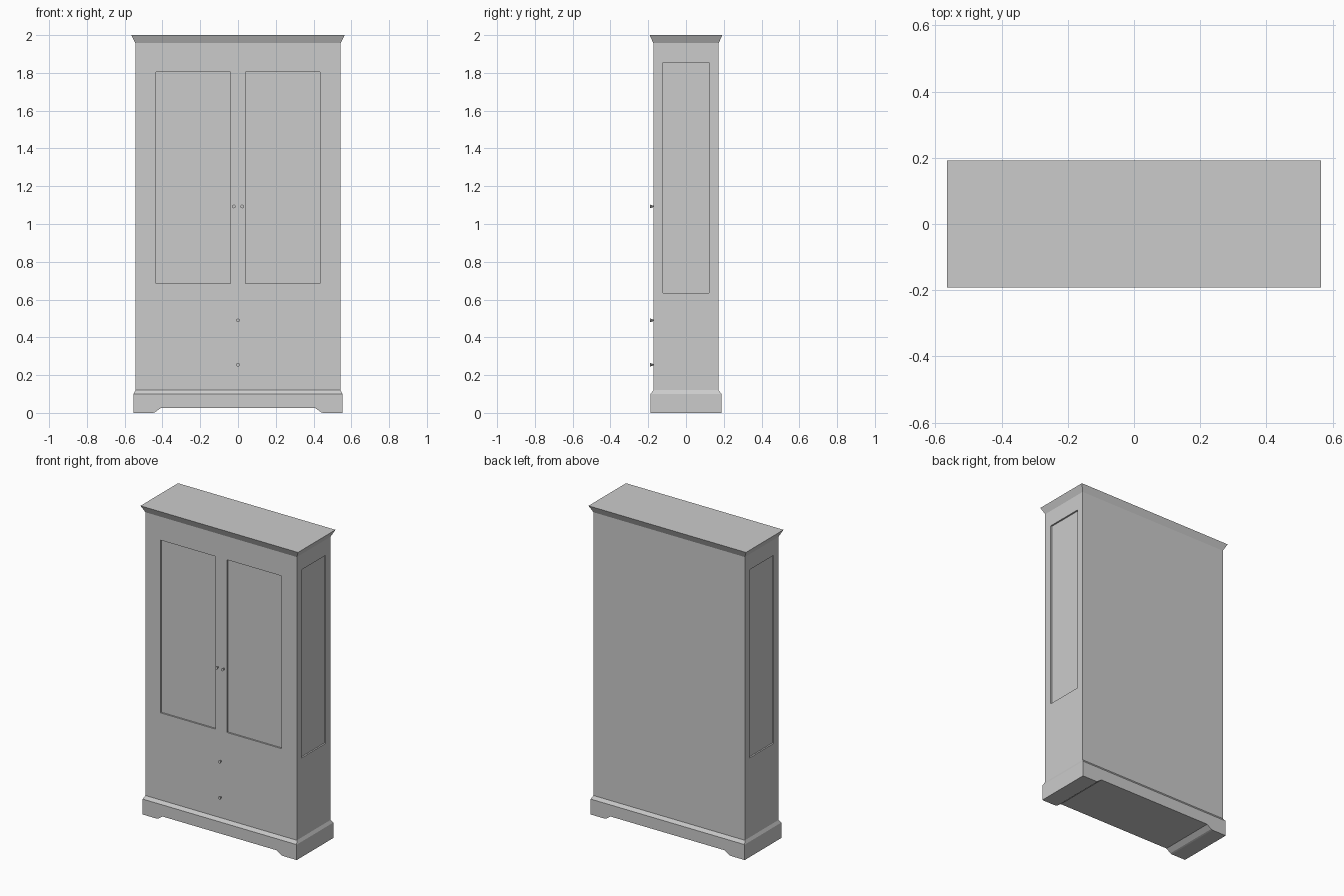
import bpy, bmesh
from mathutils import Matrix, Vector

if "Cube" in bpy.data.objects:
    bpy.data.objects.remove(bpy.data.objects["Cube"])

BX, BY = 0.543, 0.173          # half width and half depth of the carcass
Z0, Z1 = 0.12, 1.957           # carcass bottom and top
DEPTH = 0.01                   # recess of the panels


def to_object(bm, name):
    bmesh.ops.recalc_face_normals(bm, faces=bm.faces)
    mesh = bpy.data.meshes.new(name)
    bm.to_mesh(mesh)
    bm.free()
    obj = bpy.data.objects.new(name, mesh)
    bpy.context.collection.objects.link(obj)
    return obj


def add_box(bm, lo, hi):
    lo, hi = Vector(lo), Vector(hi)
    m = Matrix.Translation((lo + hi) / 2) @ Matrix.Diagonal((*(hi - lo), 1))
    return bmesh.ops.create_cube(bm, size=1, matrix=m)["verts"]


# carcass
bm = bmesh.new()
add_box(bm, (-BX, -BY, Z0), (BX, BY, Z1))
carcass = to_object(bm, "carcass")

# cutters for the door panels and side panels
bm = bmesh.new()
for s in (-1, 1):
    x0, x1 = sorted((s * 0.041, s * 0.435))
    add_box(bm, (x0, -BY - 0.05, 0.685), (x1, -BY + DEPTH, 1.805))
    x0, x1 = sorted((s * (BX - DEPTH), s * (BX + 0.05)))
    add_box(bm, (x0, -0.123, 0.635), (x1, 0.123, 1.855))
cutter = to_object(bm, "panel_cutter")
cutter.hide_render = True
cutter.hide_set(True)
cutter.display_type = 'WIRE'
mod = carcass.modifiers.new("panels", 'BOOLEAN')
mod.operation = 'DIFFERENCE'
mod.solver = 'EXACT'
mod.object = cutter

# cornice flaring out to the flat top
bm = bmesh.new()
for v in add_box(bm, (-0.565, -0.192, Z1), (0.565, 0.192, 2.0)):
    if v.co.z < 1.98:
        v.co.x = BX if v.co.x > 0 else -BX
        v.co.y = BY if v.co.y > 0 else -BY
to_object(bm, "cornice")

# plinth: bracket-foot profile run front to back, with a chamfered top
bm = bmesh.new()
half = [(0.41, 0.025), (0.44, 0.003), (0.45, 0.0), (0.553, 0.0), (0.553, 0.10)]
profile = half + [(-x, z) for x, z in reversed(half)]
face = bm.faces.new([bm.verts.new((x, -0.188, z)) for x, z in profile])
ext = bmesh.ops.extrude_face_region(bm, geom=[face])["geom"]
bmesh.ops.translate(bm, vec=(0, 0.376, 0),
                    verts=[e for e in ext if isinstance(e, bmesh.types.BMVert)])
bmesh.ops.recalc_face_normals(bm, faces=bm.faces)
top = max(bm.faces, key=lambda f: f.calc_center_median().z)
top = bmesh.ops.extrude_discrete_faces(bm, faces=[top])["faces"][0]
for v in top.verts:
    v.co = (BX if v.co.x > 0 else -BX, BY if v.co.y > 0 else -BY, Z0)
bmesh.ops.remove_doubles(bm, verts=bm.verts, dist=1e-5)
to_object(bm, "plinth")

# knobs flaring towards the front
knobs = {"door_knob_left": (-0.022, 1.093), "door_knob_right": (0.022, 1.093),
         "upper_drawer_knob": (0, 0.49), "lower_drawer_knob": (0, 0.255)}
for name, (x, z) in knobs.items():
    bm = bmesh.new()
    m = Matrix.Translation((x, -BY - 0.009, z)) @ Matrix.Rotation(1.570796, 4, 'X')
    bmesh.ops.create_cone(bm, cap_ends=True, segments=8, radius1=0.004,
                          radius2=0.010, depth=0.018, matrix=m)
    to_object(bm, name)
